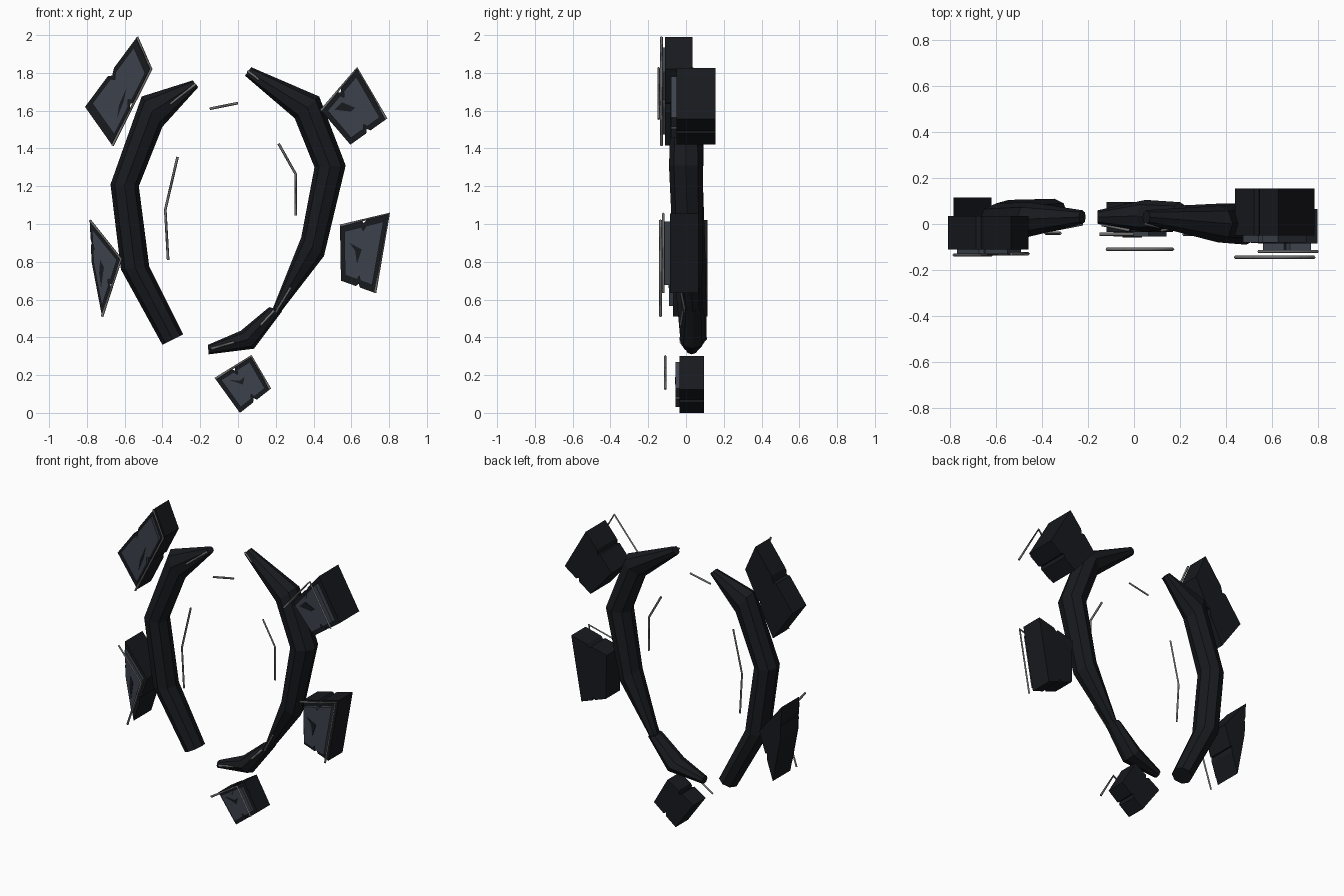
import bpy, bmesh
from math import sin, cos, pi
from mathutils import Vector

if "Cube" in bpy.data.objects:
    bpy.data.objects.remove(bpy.data.objects["Cube"])


def material(name, col):
    m = bpy.data.materials.new(name)
    m.diffuse_color = (*col, 1)
    m.use_nodes = True
    m.node_tree.nodes["Principled BSDF"].inputs["Base Color"].default_value = m.diffuse_color
    return m


DARK = material("dark_stone", (0.009, 0.010, 0.013))
FACE = material("slate_face", (0.045, 0.055, 0.072))
EDGE = material("pale_edge", (0.16, 0.16, 0.16))


def finish(name, bm, mat):
    bmesh.ops.recalc_face_normals(bm, faces=bm.faces)
    me = bpy.data.meshes.new(name)
    bm.to_mesh(me)
    bm.free()
    me.materials.append(mat)
    ob = bpy.data.objects.new(name, me)
    bpy.context.collection.objects.link(ob)
    return ob


def loft(name, stations, sides=8):
    """Each station: outer x,z, inner x,z, centre y, half depth."""
    bm = bmesh.new()
    rings = []
    for ox, oz, ix, iz, yc, yh in stations:
        c = Vector(((ox + ix) / 2, yc, (oz + iz) / 2))
        r = Vector(((ox - ix) / 2, 0, (oz - iz) / 2))
        rings.append([bm.verts.new(c + r * cos(2 * pi * k / sides)
                                   + Vector((0, yh * sin(2 * pi * k / sides), 0)))
                      for k in range(sides)])
    for a, b in zip(rings, rings[1:]):
        for k in range(sides):
            n = (k + 1) % sides
            bm.faces.new((a[k], a[n], b[n], b[k]))
    bm.faces.new(rings[0])
    bm.faces.new(rings[-1])
    finish(name, bm, DARK)


def prism(name, outline, y0, y1, mat):
    bm = bmesh.new()
    f = [bm.verts.new((x, y0, z)) for x, z in outline]
    b = [bm.verts.new((x, y1, z)) for x, z in outline]
    bm.faces.new(f)
    bm.faces.new(b)
    for k in range(len(f)):
        n = (k + 1) % len(f)
        bm.faces.new((f[k], f[n], b[n], b[k]))
    finish(name, bm, mat)


def bar(name, pts, r=0.007):
    cu = bpy.data.curves.new(name, 'CURVE')
    cu.dimensions = '3D'
    cu.bevel_depth = r
    cu.bevel_resolution = 0
    cu.use_fill_caps = True
    sp = cu.splines.new('POLY')
    sp.points.add(len(pts) - 1)
    for p, q in zip(sp.points, pts):
        p.co = (*q, 1)
    cu.materials.append(EDGE)
    bpy.context.collection.objects.link(bpy.data.objects.new(name, cu))


def chipped(corners, scale, chip):
    """Quad scaled about its centre, with a small notch in two opposite edges."""
    v = [Vector(c) for c in corners]
    c = sum(v, Vector((0, 0))) / 4
    v = [c + (p - c) * scale for p in v]
    out = []
    for k in range(4):
        a, b = v[k], v[(k + 1) % 4]
        out.append(a)
        if k in (1, 3):
            inward = (c - (a + b) / 2).normalized() * chip
            out += [a.lerp(b, 0.44), a.lerp(b, 0.49) + inward, a.lerp(b, 0.56)]
    return out


# two broken halves of the ring
loft("left_arc", [
    (-0.24, 1.76, -0.21, 1.725, 0.03, 0.03),
    (-0.51, 1.675, -0.40, 1.515, 0.02, 0.075),
    (-0.675, 1.21, -0.525, 1.20, 0.005, 0.085),
    (-0.62, 0.76, -0.47, 0.775, 0.02, 0.085),
    (-0.40, 0.36, -0.29, 0.415, 0.04, 0.07)])
loft("right_arc", [
    (0.07, 1.83, 0.037, 1.785, 0.03, 0.03),
    (0.43, 1.675, 0.30, 1.56, 0.0, 0.08),
    (0.57, 1.31, 0.405, 1.30, 0.0, 0.09),
    (0.455, 0.83, 0.335, 0.93, 0.01, 0.08),
    (0.20, 0.50, 0.175, 0.53, 0.04, 0.04)])
loft("right_arc_tail", [
    (0.235, 0.54, 0.165, 0.56, 0.04, 0.055),
    (0.085, 0.34, 0.015, 0.435, 0.035, 0.07),
    (-0.155, 0.31, -0.16, 0.36, 0.03, 0.03)])

# floating shards: corners (top, right, bottom, left), front, back, panel y,
# rim y, rim corner order, crack triangle
shards = {
    "upper_left": ([(-0.535, 1.99), (-0.46, 1.82), (-0.665, 1.415), (-0.81, 1.62)],
                   -0.11, 0.035, -0.13, -0.13, (0, 1, 2),
                   [(-0.59, 1.72), (-0.605, 1.65), (-0.64, 1.56), (-0.63, 1.63)]),
    "upper_right": ([(0.63, 1.825), (0.785, 1.555), (0.595, 1.42), (0.44, 1.60)],
                    -0.05, 0.155, -0.08, -0.145, (3, 0, 1),
                    [(0.51, 1.605), (0.55, 1.645), (0.62, 1.615), (0.60, 1.595)]),
    "middle_right": ([(0.80, 1.055), (0.725, 0.635), (0.545, 0.70), (0.54, 0.99)],
                     -0.085, 0.065, -0.115, -0.12, (3, 0, 1),
                     [(0.59, 0.90), (0.655, 0.865), (0.63, 0.79), (0.62, 0.86)]),
    "bottom": ([(0.07, 0.30), (0.17, 0.125), (0.01, 0.0), (-0.12, 0.18)],
               -0.035, 0.095, -0.055, -0.11, (3, 0, 1),
               [(-0.05, 0.175), (0.01, 0.17), (0.035, 0.19), (0.025, 0.15)]),
    "lower_left": ([(-0.785, 1.02), (-0.62, 0.815), (-0.72, 0.51), (-0.775, 0.80)],
                   -0.07, 0.115, -0.09, -0.135, (0, 1, 2),
                   [(-0.73, 0.81), (-0.71, 0.77), (-0.725, 0.66), (-0.735, 0.74)]),
}
for name, (q, front, back, panel, rim, order, crack) in shards.items():
    prism(name + "_shard", chipped(q, 1.0, 0.018), front, back, DARK)
    prism(name + "_panel", chipped(q, 0.8, 0.022), panel, front + 0.01, FACE)
    prism(name + "_crack", crack, panel - 0.003, panel + 0.005, DARK)
    bar(name + "_rim", [(q[k][0], rim, q[k][1]) for k in order])

# thin inner slivers
bar("left_sliver", [(-0.32, -0.04, 1.355), (-0.385, -0.04, 1.075), (-0.37, -0.04, 0.81)])
bar("right_sliver", [(0.215, -0.045, 1.425), (0.305, -0.045, 1.265), (0.305, -0.045, 1.045)])
bar("top_sliver", [(-0.15, -0.045, 1.61), (0.0, -0.045, 1.64)])

# pale worn edges on the arcs
for k, (a, b) in enumerate([
        ((-0.36, -0.026, 1.635), (-0.225, 0.0, 1.74)),
        ((0.05, 0.0, 1.81), (0.11, -0.012, 1.765)),
        ((0.20, -0.005, 0.535), (0.28, -0.033, 0.665)),
        ((-0.14, -0.003, 0.34), (-0.02, -0.028, 0.375)),
        ((0.12, -0.028, 0.465), (0.19, -0.015, 0.54))]):
    bar(f"worn_edge_{k + 1}", [a, b])
